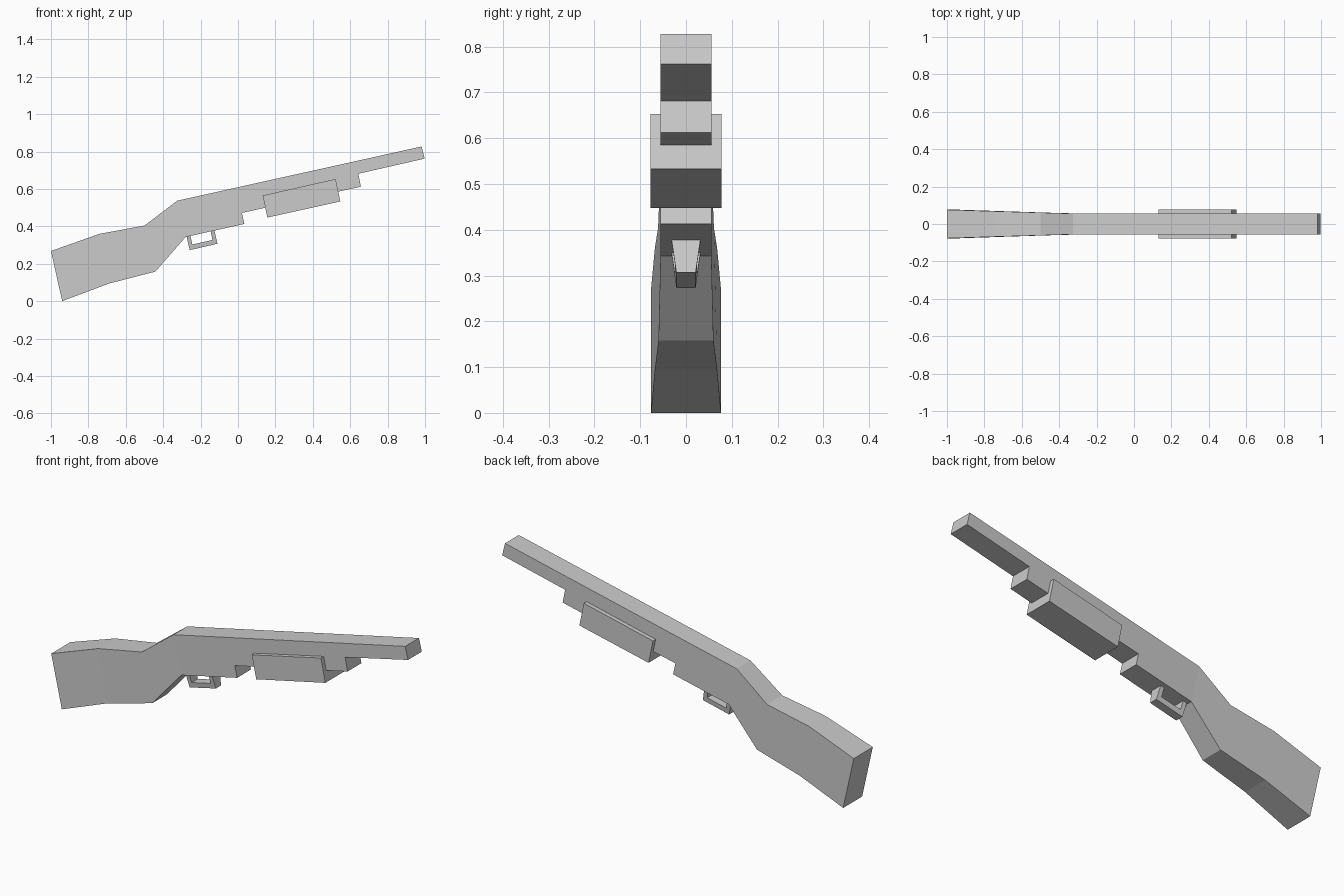
import bpy, bmesh

if "Cube" in bpy.data.objects:
    bpy.data.objects.remove(bpy.data.objects["Cube"])


def profile_solid(name, outline, sides):
    """Closed side outline of (x, z, half_width); sides lists the index loops of each flank panel."""
    bm = bmesh.new()
    front = [bm.verts.new((x, -w, z)) for x, z, w in outline]
    back = [bm.verts.new((x, w, z)) for x, z, w in outline]
    n = len(outline)
    for loop in sides:
        bm.faces.new([front[i] for i in loop])
        bm.faces.new([back[i] for i in reversed(loop)])
    for i in range(n):
        j = (i + 1) % n
        bm.faces.new((front[i], back[i], back[j], front[j]))
    bmesh.ops.recalc_face_normals(bm, faces=bm.faces[:])
    mesh = bpy.data.meshes.new(name)
    bm.to_mesh(mesh)
    bm.free()
    obj = bpy.data.objects.new(name, mesh)
    bpy.context.collection.objects.link(obj)
    return obj


# Flared stock, receiver, barrel and magazine tube in one body
W = 0.0555
body = [
    (-1.0, 0.268, 0.0765), (-0.74, 0.36, 0.068), (-0.50, 0.404, 0.061), (-0.325, 0.537, W),
    (0.982, 0.827, W), (0.998, 0.762, W),                       # muzzle
    (0.643, 0.681, W), (0.657, 0.612, W),                       # tube end
    (0.021, 0.472, W), (0.034, 0.413, W),                       # receiver step
    (-0.28, 0.343, W), (-0.442, 0.158, 0.06), (-0.69, 0.094, 0.068), (-0.94, 0.0, 0.0765),
]
profile_solid("stock_and_barrel", body,
              [(0, 1, 12, 13), (1, 2, 11, 12), (2, 3, 10, 11), tuple(range(3, 11))])

# Sliding fore-end grip
P = 0.0775
profile_solid("pump_grip",
              [(0.132, 0.565, P), (0.522, 0.653, P), (0.547, 0.533, P), (0.157, 0.447, P)],
              [(0, 1, 2, 3)])

# Tapered trigger guard loop, open at the top against the receiver
guard = [
    (-0.275, 0.346, 0.0315), (-0.258, 0.273, 0.021), (-0.11, 0.307, 0.021), (-0.126, 0.378, 0.0315),
    (-0.146, 0.374, 0.0315), (-0.137, 0.327, 0.0245), (-0.244, 0.303, 0.0245), (-0.255, 0.35, 0.0315),
]
profile_solid("trigger_guard", guard, [(0, 1, 6, 7), (1, 2, 5, 6), (2, 3, 4, 5)])
